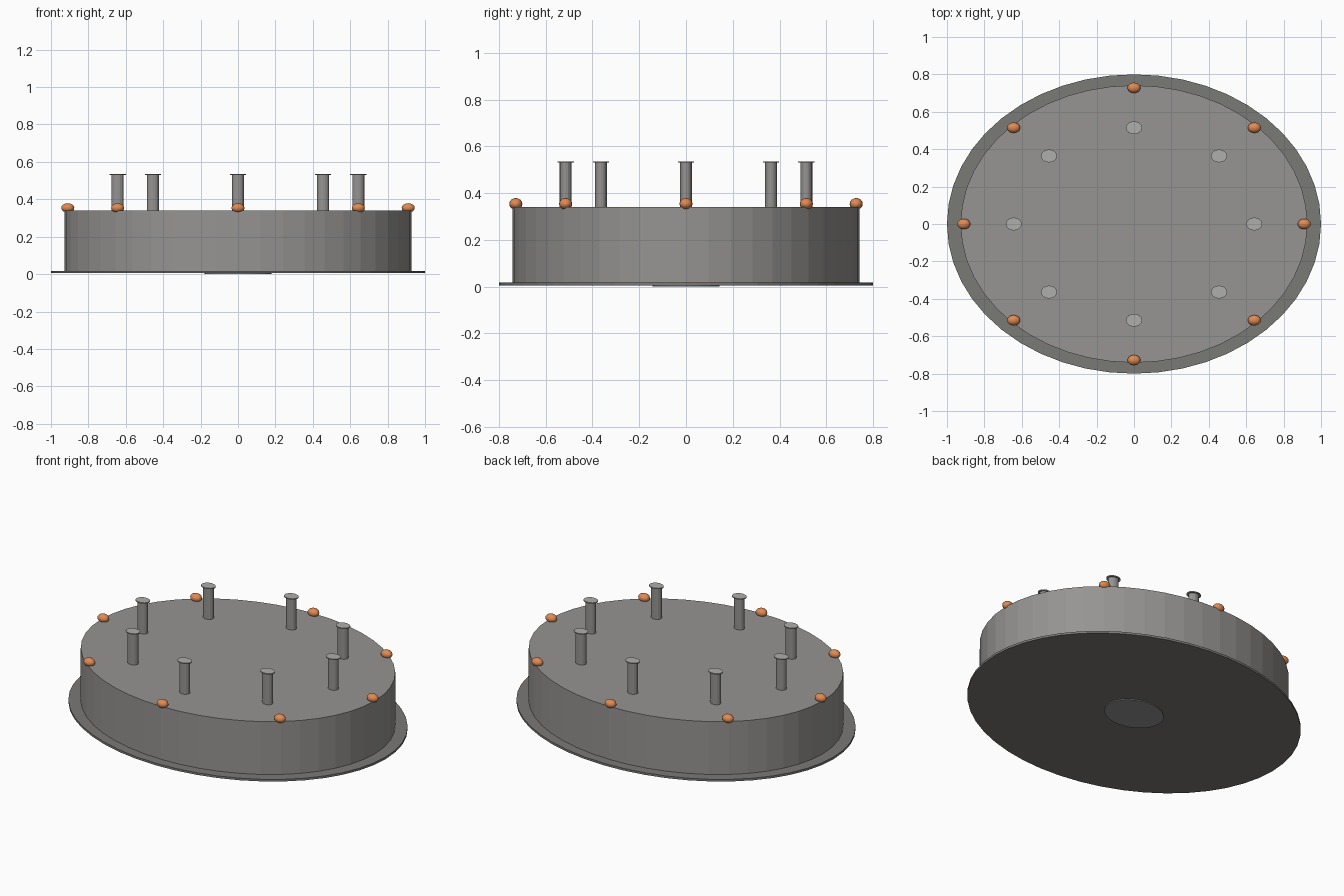
import bpy, math

if "Cube" in bpy.data.objects:
    bpy.data.objects.remove(bpy.data.objects["Cube"])

SQUASH = 0.8  # the whole model is oval: y is 0.8 of x


def material(name, r, g, b):
    mat = bpy.data.materials.new(name)
    mat.diffuse_color = (r, g, b, 1)
    mat.use_nodes = True
    mat.node_tree.nodes["Principled BSDF"].inputs["Base Color"].default_value = mat.diffuse_color
    return mat


dark = material("dark_metal", 0.195, 0.192, 0.182)
mid = material("mid_metal", 0.305, 0.297, 0.288)
pale = material("pale_metal", 0.43, 0.425, 0.415)
copper = material("copper", 0.75, 0.255, 0.085)


def disc(name, mat, radius, z0, z1, sides=48, x=0.0, y=0.0):
    bpy.ops.mesh.primitive_cylinder_add(vertices=sides, radius=radius, depth=z1 - z0,
                                        location=(x, y * SQUASH, (z0 + z1) / 2))
    ob = bpy.context.object
    ob.name = name
    ob.scale.y = SQUASH
    ob.data.materials.append(mat)
    return ob


# Oval body: underside foot, flange and drum
disc("foot", mid, 0.178, 0.0, 0.012)
disc("base_flange", dark, 1.0, 0.005, 0.018)
disc("drum", mid, 0.927, 0.018, 0.341)

for i in range(8):
    a = i * math.pi / 4
    c, s = math.cos(a), math.sin(a)

    # Capped posts standing on the drum
    disc(f"post_{i}", mid, 0.032, 0.335, 0.532, 16, 0.643 * c, 0.643 * s)
    disc(f"post_cap_{i}", pale, 0.043, 0.530, 0.536, 16, 0.643 * c, 0.643 * s)

    # Small beads along the rim
    bpy.ops.mesh.primitive_uv_sphere_add(segments=16, ring_count=8, radius=1,
                                         location=(0.91 * c, 0.91 * s * SQUASH, 0.354))
    bead = bpy.context.object
    bead.name = f"rim_bead_{i}"
    bead.scale = (0.035, 0.028, 0.025)
    bead.data.materials.append(copper)
    bpy.ops.object.shade_smooth()
